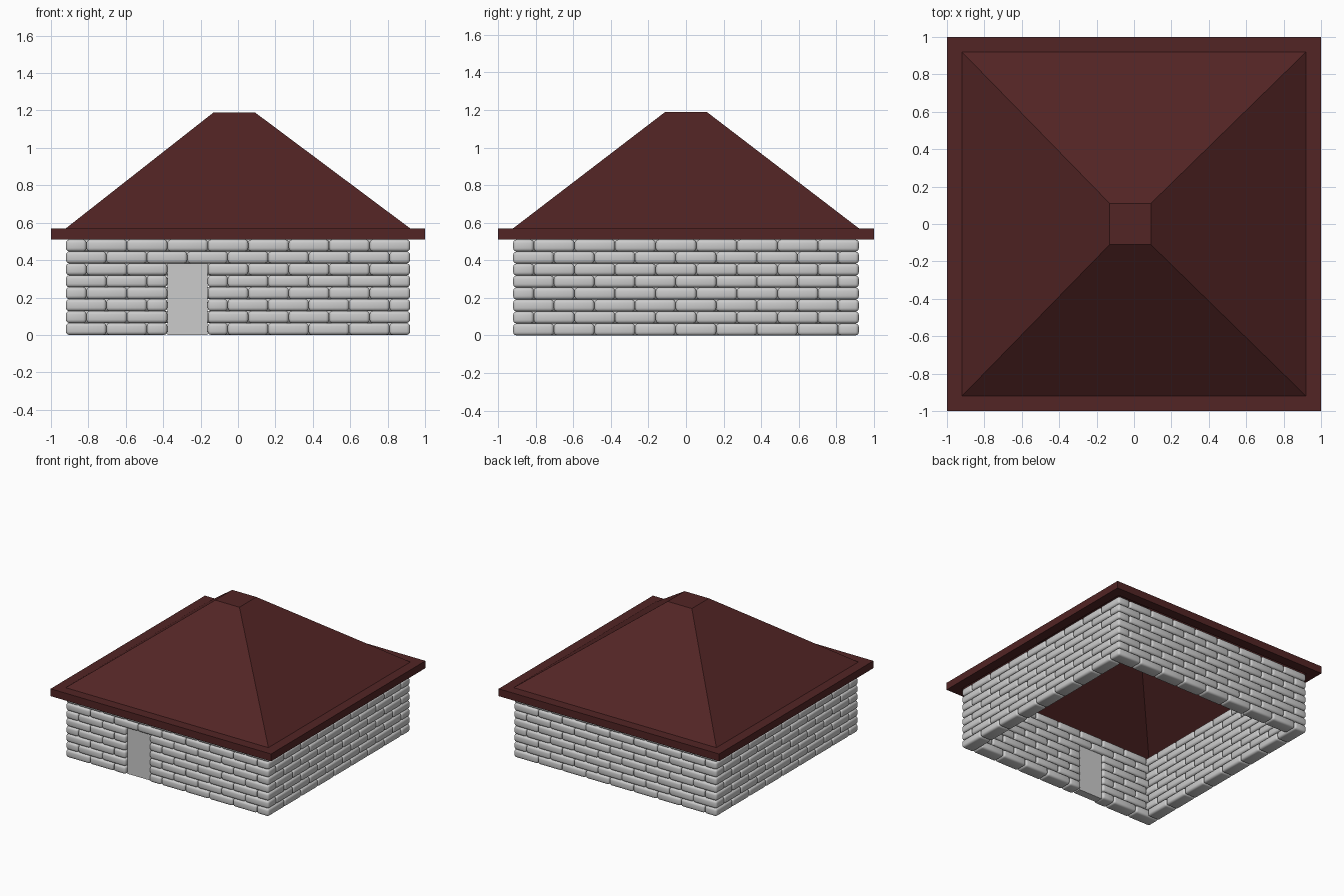
import bpy, bmesh, math
from mathutils import Matrix, Vector

if "Cube" in bpy.data.objects:
    bpy.data.objects.remove(bpy.data.objects["Cube"])

HALF, DEPTH, ROWS, PER_ROW = 0.92, 0.11, 8, 8
ROW_H = 0.51 / ROWS
BLOCK = (2 * HALF - DEPTH) / PER_ROW
DOOR = (-0.378, -0.162, 0.381)          # left, right, top

red = bpy.data.materials.new("roof_red")
red.diffuse_color = (0.085, 0.018, 0.018, 1)
red.use_nodes = True
red.node_tree.nodes["Principled BSDF"].inputs["Base Color"].default_value = red.diffuse_color


def finish(bm, name, mat=None):
    bmesh.ops.recalc_face_normals(bm, faces=bm.faces)
    mesh = bpy.data.meshes.new(name)
    bm.to_mesh(mesh)
    bm.free()
    ob = bpy.data.objects.new(name, mesh)
    bpy.context.collection.objects.link(ob)
    if mat:
        mesh.materials.append(mat)
    return ob


def box(bm, lo, hi):
    lo, hi = Vector(lo), Vector(hi)
    m = Matrix.Translation((lo + hi) / 2) @ Matrix.Diagonal((*(hi - lo), 1))
    bmesh.ops.create_cube(bm, size=1, matrix=m)


def wall(name, turns, door=False):
    """Courses of rounded blocks, shifted so the corners interlock."""
    bm = bmesh.new()
    for row in range(ROWS):
        z0 = row * ROW_H
        start = -HALF + (DEPTH if row % 2 else 0)
        for i in range(PER_ROW):
            a, b = start + i * BLOCK, start + (i + 1) * BLOCK
            spans = [(a, b)]
            if door and z0 < DOOR[2] - 0.01:
                spans = [(a, min(b, DOOR[0])), (max(a, DOOR[1]), b)]
            for s, e in spans:
                if e - s > 0.01:
                    box(bm, (s, -HALF, z0), (e, -HALF + DEPTH, z0 + ROW_H))
    ob = finish(bm, name)
    ob.rotation_euler.z = turns * math.pi / 2
    bev = ob.modifiers.new("rounded_edges", 'BEVEL')
    bev.width, bev.segments = 0.018, 3
    ob.data.shade_smooth()
    return ob


def skin(name, rings, closed=False, cap=False):
    """Bridge rectangular rings given as (x0, x1, y0, y1, z)."""
    bm = bmesh.new()
    loops = [[bm.verts.new(p) for p in ((x0, y0, z), (x1, y0, z), (x1, y1, z), (x0, y1, z))]
             for x0, x1, y0, y1, z in rings]
    for a, b in zip(loops, loops[1:] + (loops[:1] if closed else [])):
        for i in range(4):
            j = (i + 1) % 4
            bm.faces.new((a[i], a[j], b[j], b[i]))
    if cap:
        bm.faces.new(loops[-1])
    return finish(bm, name, red)


def square(h, z):
    return (-h, h, -h, h, z)


# Walls
for n, name in enumerate(("front_wall", "right_wall", "back_wall", "left_wall")):
    wall(name, n, door=(n == 0))

# Door panel
bm = bmesh.new()
box(bm, (DOOR[0], -0.895, 0), (DOOR[1], -0.83, DOOR[2]))
finish(bm, "door")

# Eaves frame and hollow hipped roof
skin("eaves", [square(HALF, 0.51), square(1, 0.51), square(1, 0.57), square(HALF, 0.57)], closed=True)
skin("roof", [square(HALF, 0.57), (-0.13, 0.09, -0.11, 0.11, 1.19)], cap=True)
